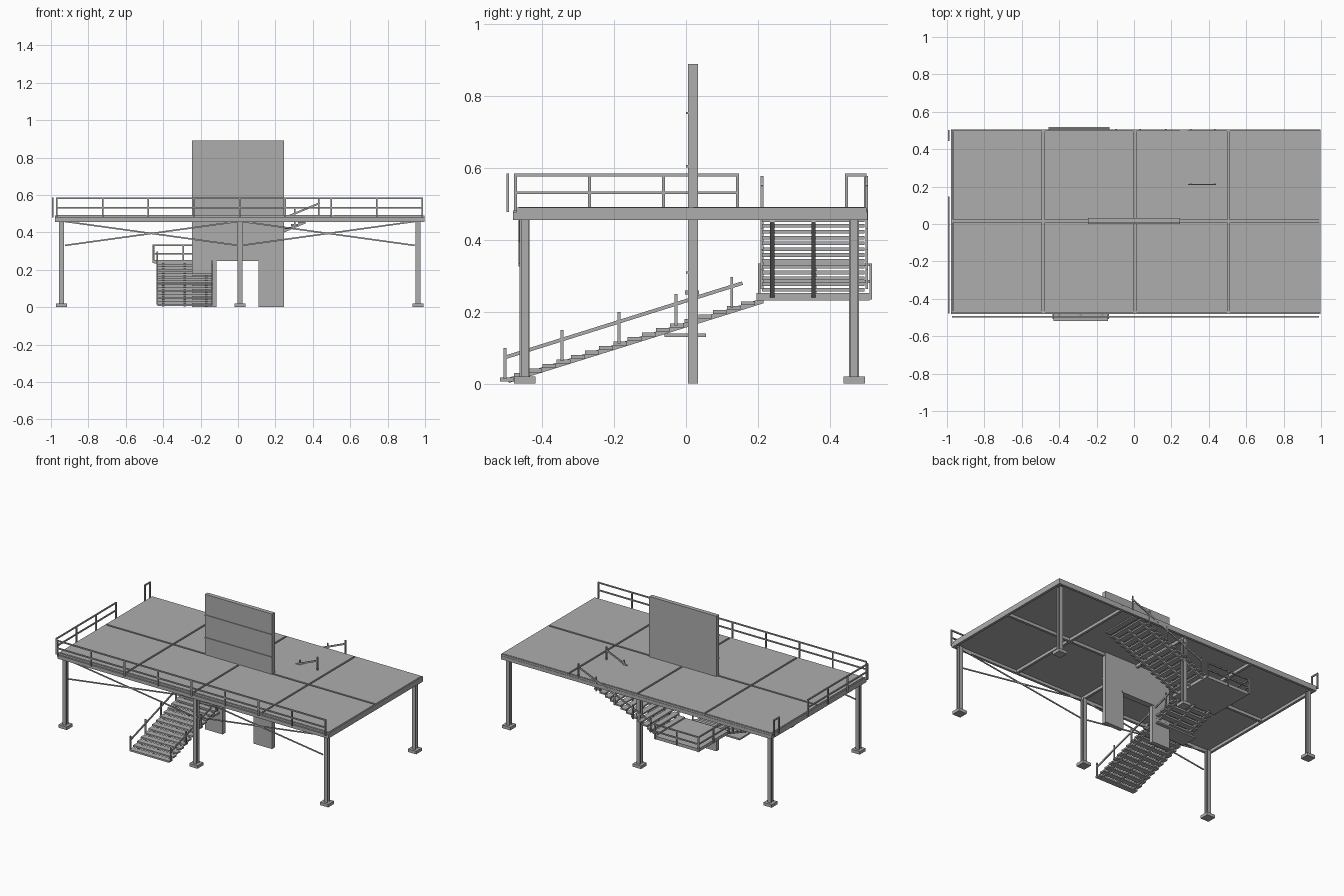
import bpy, bmesh, math
from mathutils import Vector

grey = bpy.data.materials.new("steel_grey")
grey.diffuse_color = (0.42, 0.42, 0.42, 1)


def build(name, boxes=(), bars=()):
    """One object from boxes (x0,x1,y0,y1,z0,z1) and bars (start, end, width, height)."""
    bm = bmesh.new()

    def hexa(pts):
        v = [bm.verts.new(p) for p in pts]
        for f in ((0, 3, 2, 1), (4, 5, 6, 7), (0, 1, 5, 4), (1, 2, 6, 5), (2, 3, 7, 6), (3, 0, 4, 7)):
            bm.faces.new([v[i] for i in f])

    for x0, x1, y0, y1, z0, z1 in boxes:
        hexa([(x, y, z) for z in (z0, z1) for x, y in ((x0, y0), (x1, y0), (x1, y1), (x0, y1))])
    for a, b, w, h in bars:
        a, b = Vector(a), Vector(b)
        d = (b - a).normalized()
        s = d.cross(Vector((0, 0, 1))).normalized() * w / 2
        u = s.cross(d).normalized() * h / 2
        hexa([p + o for p in (a, b) for o in (-s - u, s - u, s + u, -s + u)])
    bmesh.ops.recalc_face_normals(bm, faces=bm.faces)
    me = bpy.data.meshes.new(name)
    bm.to_mesh(me)
    bm.free()
    me.materials.append(grey)
    ob = bpy.data.objects.new(name, me)
    bpy.context.collection.objects.link(ob)
    return ob


# Deck panels with narrow gaps between them
xs = [-0.975, -0.485, 0.005, 0.505, 0.995]
ys = [-0.472, 0.015, 0.503]
g = 0.006
build("deck_panels", [(xs[i] + g, xs[i + 1] - g, ys[j] + g, ys[j + 1] - g, 0.474, 0.492)
                      for i in range(4) for j in range(2)])

# Beam frame below the panels
X0, X1, Y0, Y1 = -0.978, 0.996, -0.482, 0.505
frame = [(X0, X1, Y0, Y0 + 0.016, 0.455, 0.478), (X0, X1, Y1 - 0.016, Y1, 0.455, 0.478),
         (X0, X0 + 0.016, Y0, Y1, 0.455, 0.478), (X1 - 0.016, X1, Y0, Y1, 0.455, 0.478),
         (X0, X1, 0.007, 0.023, 0.455, 0.482)]
frame += [(x - 0.008, x + 0.008, Y0, Y1, 0.455, 0.482) for x in xs[1:4]]
# raised edge trim
frame += [(X0, X1, -0.472, -0.464, 0.478, 0.490), (X0, X1, 0.495, 0.503, 0.478, 0.490),
          (X0, X0 + 0.008, -0.472, 0.503, 0.478, 0.490), (X1 - 0.008, X1, -0.472, 0.503, 0.478, 0.490)]
build("deck_beams", frame)

# H-section posts on square feet
posts, feet = [], []
for x in (-0.944, 0.010, 0.963):
    for y in (-0.449, 0.468):
        posts += [(x - 0.013, x + 0.013, y - 0.014, y - 0.009, 0.02, 0.456),
                  (x - 0.013, x + 0.013, y + 0.009, y + 0.014, 0.02, 0.456),
                  (x - 0.003, x + 0.003, y - 0.009, y + 0.009, 0.02, 0.456)]
        feet.append((x - 0.03, x + 0.03, y - 0.03, y + 0.03, 0, 0.02))
build("posts", posts)
build("post_feet", feet)

# Crossed bracing along the front
build("cross_bracing", bars=[((x0, -0.464, z0), (x1, -0.464, z1), 0.005, 0.008)
                             for x0, x1 in ((-0.925, 0.0), (0.02, 0.945))
                             for z0, z1 in ((0.33, 0.458), (0.458, 0.33))])

# Tall wall with a doorway
build("wall", [(-0.245, -0.115, 0.005, 0.033, 0, 0.89), (0.11, 0.245, 0.005, 0.033, 0, 0.89),
               (-0.115, 0.11, 0.005, 0.033, 0.25, 0.89)])
build("door_lintel", [(-0.125, 0.12, -0.003, 0.036, 0.248, 0.26)])
build("wall_strips", [(-0.245, 0.245, 0.0, 0.005, z - 0.003, z + 0.003) for z in (0.31, 0.605, 0.753)])


# Deck railings: posts, top rail and middle rail
def railing(name, a, b, n, z0, z1, t=0.008):
    a, b = Vector(a), Vector(b)
    boxes, h = [], t / 2
    for i in range(n):
        p = a.lerp(b, i / (n - 1))
        boxes.append((p.x - h, p.x + h, p.y - h, p.y + h, z0, z1))
    lo, hi = (min(a.x, b.x), min(a.y, b.y)), (max(a.x, b.x), max(a.y, b.y))
    for z in (z1 - h, (z0 + z1) / 2):
        boxes.append((lo[0] - h, hi[0] + h, lo[1] - h, hi[1] + h, z - h, z + h))
    return build(name, boxes)


railing("front_railing", (-0.968, -0.496), (0.986, -0.496), 9, 0.478, 0.585)
railing("left_railing", (-0.991, -0.474), (-0.991, 0.143), 4, 0.478, 0.585)
build("left_rail_end", [(-0.995, -0.987, y - 0.004, y + 0.004, 0.478, 0.585) for y in (0.447, 0.499)]
      + [(-0.995, -0.987, 0.443, 0.503, 0.577, 0.585)])

# Lower stair flight, rising towards the back
SX0, SX1 = -0.43, -0.14
n = 18
steps = []
for i in range(n):
    y, z = -0.518 + 0.0395 * i, 0.006 + 0.0125 * i
    steps.append((SX0, SX1, y, y + 0.038, z, z + 0.011))
build("lower_treads", steps)
build("lower_stringers", bars=[((x, -0.495, 0.009), (x, 0.215, 0.231), 0.012, 0.014)
                               for x in (SX0 + 0.03, -0.285, SX1 - 0.03)])
build("lower_support_plate", [(SX0, SX1, -0.06, 0.055, 0.13, 0.14)])


# Sloping handrails
def handrail(name, a, b, ts, drop, rise):
    a, b = Vector(a), Vector(b)
    boxes = []
    for t in ts:
        p = a.lerp(b, t)
        boxes.append((p.x - 0.004, p.x + 0.004, p.y - 0.004, p.y + 0.004, p.z - drop, p.z + rise))
    build(name, boxes, [(a, b, 0.006, 0.010)])


for side, x in (("left", SX0 - 0.002), ("right", SX1 + 0.002)):
    handrail("lower_handrail_" + side, (x, -0.504, 0.073), (x, 0.157, 0.28),
             [0, 0.24, 0.48, 0.72, 0.955], 0.06, 0.027)

# Middle landing with rails on the outer sides
build("landing", [(-0.45, -0.13, 0.196, 0.51, 0.232, 0.252)])
railing("landing_back_rail", (-0.45, 0.514), (-0.135, 0.514), 3, 0.235, 0.335)
railing("landing_left_rail", (-0.452, 0.204), (-0.452, 0.514), 3, 0.235, 0.335)

# Upper stair flight, rising to the right under the deck
n = 14
steps = []
for i in range(n):
    x, z = -0.14 + 0.0385 * i, 0.256 + 0.0162 * i
    steps.append((x, x + 0.038, 0.212, 0.497, z, z + 0.010))
build("upper_treads", steps)
build("upper_stringers", bars=[((-0.135, y, 0.245), (0.36, y, 0.455), 0.012, 0.014)
                               for y in (0.24, 0.355, 0.47)])
for side, y in (("front", 0.212), ("back", 0.503)):
    handrail("upper_handrail_" + side, (-0.10, y, 0.332), (0.437, y, 0.556),
             [0.01, 0.25, 0.5, 0.75, 0.99], 0.07, 0.024)
